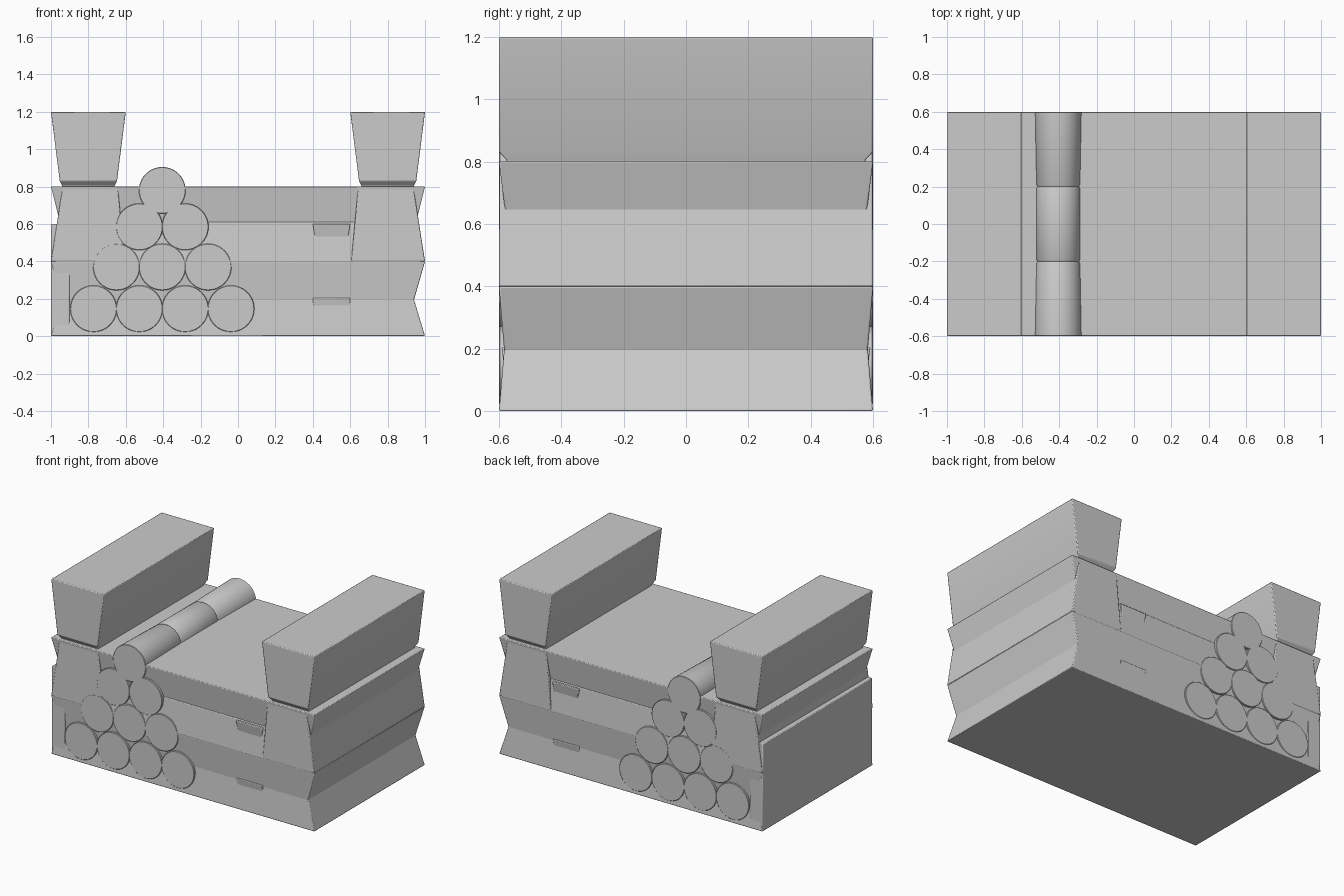
import bpy, bmesh, math

if "Cube" in bpy.data.objects:
    bpy.data.objects.remove(bpy.data.objects["Cube"])

def loft_block(name, sections, bevel=0.005):
    """Rectangular sections (x0, x1, half_y, z) stacked from bottom to top."""
    bm = bmesh.new()
    rings = [[bm.verts.new(p) for p in ((x0, -y, z), (x1, -y, z), (x1, y, z), (x0, y, z))]
             for x0, x1, y, z in sections]
    bm.faces.new(rings[0][::-1])
    bm.faces.new(rings[-1])
    for a, b in zip(rings, rings[1:]):
        for i in range(4):
            j = (i + 1) % 4
            bm.faces.new((a[i], a[j], b[j], b[i]))
    bmesh.ops.recalc_face_normals(bm, faces=bm.faces[:])
    me = bpy.data.meshes.new(name)
    bm.to_mesh(me)
    bm.free()
    ob = bpy.data.objects.new(name, me)
    bpy.context.collection.objects.link(ob)
    mod = ob.modifiers.new("soft_edges", 'BEVEL')
    mod.width = bevel
    mod.segments = 2
    smooth(ob)
    return ob

def smooth(ob):
    bpy.ops.object.select_all(action='DESELECT')
    ob.select_set(True)
    bpy.context.view_layer.objects.active = ob
    bpy.ops.object.shade_smooth_by_angle(angle=math.radians(35))

def log(name, x, z, sides=40):
    """Log along y, made of three slightly waisted lengths."""
    profile = [(-0.6, 0.122), (-0.597, 0.125), (-0.21, 0.118), (-0.2, 0.113), (-0.19, 0.118),
               (0.19, 0.118), (0.2, 0.113), (0.21, 0.118), (0.597, 0.125), (0.6, 0.122)]
    bm = bmesh.new()
    rings = []
    for y, r in profile:
        rings.append([bm.verts.new((x + r * math.cos(2 * math.pi * i / sides), y,
                                    z + r * math.sin(2 * math.pi * i / sides)))
                      for i in range(sides)])
    bm.faces.new(rings[0])
    bm.faces.new(rings[-1])
    for a, b in zip(rings, rings[1:]):
        for i in range(sides):
            j = (i + 1) % sides
            bm.faces.new((a[i], a[j], b[j], b[i]))
    bmesh.ops.recalc_face_normals(bm, faces=bm.faces[:])
    me = bpy.data.meshes.new(name)
    bm.to_mesh(me)
    bm.free()
    ob = bpy.data.objects.new(name, me)
    bpy.context.collection.objects.link(ob)
    smooth(ob)

# Stacked wall courses, alternately flaring up and down
loft_block("wall_base", [(-1, 1, 0.6, 0), (-0.94, 0.94, 0.583, 0.2)])
loft_block("wall_course_low", [(-0.94, 0.94, 0.583, 0.19), (-1, 1, 0.6, 0.4)])
loft_block("wall_course_mid", [(-0.98, 0.98, 0.6, 0.395), (-0.94, 0.94, 0.58, 0.61)])
loft_block("wall_top_slab", [(-0.95, 0.95, 0.575, 0.6), (-1, 1, 0.6, 0.8)])

# Flat left wall face
loft_block("left_wall_plate", [(-1, -0.9, 0.595, 0), (-1, -0.9, 0.595, 0.6)])

# Small protruding bricks under the slab and in the lower seam
loft_block("upper_ledge_brick", [(0.43, 0.57, 0.565, 0.4), (0.4, 0.6, 0.598, 0.6)])
loft_block("lower_ledge_brick", [(0.41, 0.59, 0.57, 0.05), (0.4, 0.6, 0.592, 0.205)])

for side, s in (("left", -1), ("right", 1)):
    # Corner piers inside the wall and battlements on top
    def span(inner, outer):
        return tuple(sorted((s * inner, s * outer)))
    loft_block(side + "_pier", [(*span(0.605, 1), 0.6, 0.4), (*span(0.642, 0.938), 0.598, 0.795)])
    loft_block(side + "_battlement", [(*span(0.66, 0.94), 0.575, 0.79), (*span(0.66, 0.94), 0.575, 0.805),
                                      (*span(0.647, 0.953), 0.6, 0.83), (*span(0.6, 1), 0.6, 1.2)])

# Log pile, a triangle of four rows
for row, (count, z) in enumerate(((4, 0.147), (3, 0.37), (2, 0.585), (1, 0.78))):
    for i in range(count):
        log(f"log_{row}_{i}", -0.405 + (i - (count - 1) / 2) * 0.245, z)
